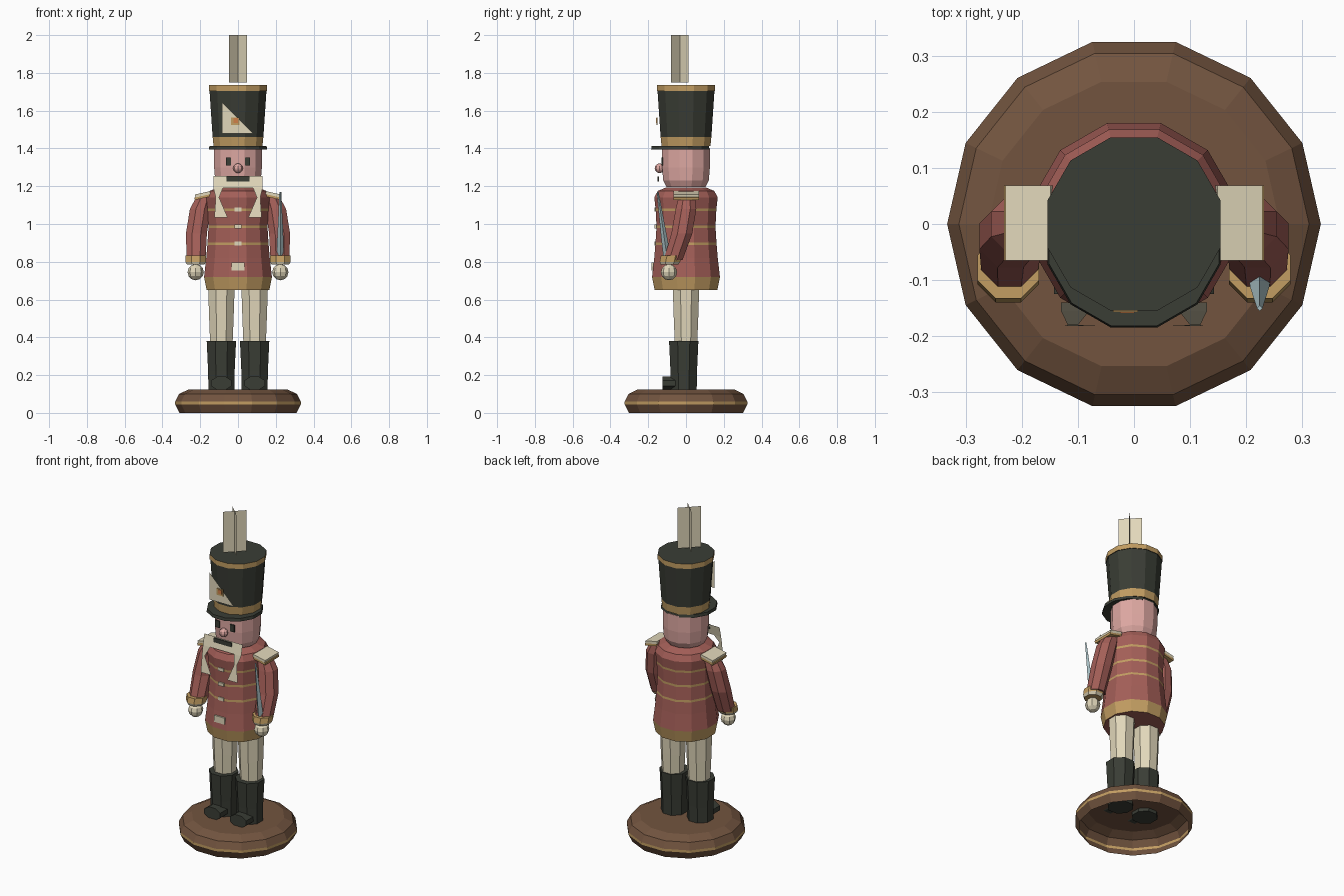
import bpy, bmesh
from math import pi, cos, sin
from mathutils import Matrix, Vector

cube = bpy.data.objects.get("Cube")
if cube:
    bpy.data.objects.remove(cube)


def material(name, rgb):
    lin = [((c / 255 + 0.055) / 1.055) ** 2.4 for c in rgb] + [1]
    m = bpy.data.materials.new(name)
    m.use_nodes = True
    m.diffuse_color = lin
    m.node_tree.nodes["Principled BSDF"].inputs["Base Color"].default_value = lin
    return m


cream = material("cream", (225, 215, 186))
skin = material("skin pink", (222, 168, 162))
red = material("coat red", (164, 95, 88))
gold = material("gold", (194, 157, 98))
black = material("charcoal", (58, 61, 53))
brown = material("wood brown", (114, 84, 63))
steel = material("steel", (165, 188, 192))
orange = material("badge orange", (208, 128, 72))


def finish(name, bm, mats):
    bmesh.ops.recalc_face_normals(bm, faces=bm.faces)
    mesh = bpy.data.meshes.new(name)
    bm.to_mesh(mesh)
    bm.free()
    for m in mats:
        mesh.materials.append(m)
    ob = bpy.data.objects.new(name, mesh)
    bpy.context.collection.objects.link(ob)
    return ob


def loft(name, rings, sides, mats, phase=0.5, stripes=(), bottom=True, top=True):
    """Rings are (x, y, z, radius); stripes are segments in the second material."""
    bm = bmesh.new()
    loops = []
    for x, y, z, r in rings:
        angles = [2 * pi * (i + phase) / sides for i in range(sides)]
        loops.append([bm.verts.new((x + r * cos(a), y + r * sin(a), z)) for a in angles])
    for k, (a, b) in enumerate(zip(loops, loops[1:])):
        for i in range(sides):
            j = (i + 1) % sides
            f = bm.faces.new((a[i], a[j], b[j], b[i]))
            f.material_index = 1 if k in stripes else 0
    if bottom:
        bm.faces.new(loops[0])
    if top:
        bm.faces.new(loops[-1])
    return finish(name, bm, mats)


def lathe(name, profile, sides, mats, y=0, **kw):
    return loft(name, [(0, y, z, r) for r, z in profile], sides, mats, **kw)


def box(name, centre, size, mat, tilt=0):
    bm = bmesh.new()
    bmesh.ops.create_cube(bm, size=1, matrix=Matrix.Translation(centre)
                          @ Matrix.Rotation(tilt, 4, "Y") @ Matrix.Diagonal((*size, 1)))
    return finish(name, bm, [mat])


def ball(name, centre, r, mat):
    bm = bmesh.new()
    bmesh.ops.create_uvsphere(bm, u_segments=8, v_segments=6, radius=r,
                              matrix=Matrix.Translation(centre))
    return finish(name, bm, [mat])


def sheet(name, polygons, mat):
    bm = bmesh.new()
    for poly in polygons:
        bm.faces.new([bm.verts.new(p) for p in poly])
    bmesh.ops.remove_doubles(bm, verts=bm.verts, dist=0.0005)
    return finish(name, bm, [mat])


# Turned wooden base, hollow underneath
lathe("base", [(0.31, 0), (0.333, 0.045), (0.333, 0.06), (0.312, 0.1), (0.26, 0.125)],
      14, [brown, gold], phase=0, stripes=(1,), bottom=False)

# Coat with hem and braid stripes
lathe("coat", [(0.172, 0.65), (0.186, 0.72), (0.174, 0.82), (0.168, 0.89), (0.167, 0.903),
               (0.162, 0.98), (0.162, 0.993), (0.166, 1.07), (0.167, 1.083), (0.174, 1.14),
               (0.155, 1.175), (0.11, 1.193)],
      12, [red, gold], stripes=(0, 3, 5, 7))
box("belt_buckle", (0, -0.177, 0.775), (0.07, 0.009, 0.04), cream)
for z in (0.897, 0.987, 1.077):
    box("coat_button", (0, -0.162, z), (0.035, 0.009, 0.02), cream)

# Head and face
lathe("head", [(0.108, 1.197), (0.125, 1.23), (0.131, 1.3), (0.131, 1.4)], 12, [skin])
ball("nose", (0, -0.14, 1.295), 0.026, skin)
for s in (-1, 1):
    box("eye", (s * 0.05, -0.125, 1.33), (0.028, 0.009, 0.042), black)

# Flat beard with two hanging points
TOP, FOLD, LOW = -0.14, -0.155, -0.182
beard = [[(-0.13, TOP, 1.255), (0.13, TOP, 1.255), (0.13, FOLD, 1.19), (-0.13, FOLD, 1.19)]]
for s in (-1, 1):
    beard.append([(s * 0.13, FOLD, 1.19), (s * 0.08, FOLD, 1.19), (s * 0.1, -0.18, 1.14),
                  (s * 0.055, LOW, 1.035), (s * 0.125, LOW, 1.035), (s * 0.118, -0.18, 1.14)])
sheet("beard", beard, cream)
box("mouth", (0, -0.147, 1.238), (0.12, 0.008, 0.026), black)

# Tall hat, visor, badge
lathe("hat", [(0.134, 1.412), (0.139, 1.46), (0.156, 1.705), (0.16, 1.705), (0.16, 1.735)],
      12, [black, gold], stripes=(0, 3))
lathe("hat_brim", [(0.16, 1.394), (0.157, 1.412)], 12, [black], y=-0.03)
sheet("hat_badge", [[(-0.085, -0.153, 1.645), (-0.085, -0.153, 1.48), (0.08, -0.153, 1.48)]], cream)
box("badge_emblem", (-0.015, -0.154, 1.545), (0.045, 0.006, 0.04), gold)
box("badge_centre", (-0.012, -0.156, 1.548), (0.026, 0.006, 0.024), orange)

# Plume of two crossed flat cards
P = 0.047
sheet("plume", [[(-P, -s * P - 0.033, 1.75), (P, s * P - 0.033, 1.75),
                 (P, s * P - 0.033, 2.0), (-P, -s * P - 0.033, 2.0)] for s in (-1, 1)], cream)

for s, side in ((1, "left"), (-1, "right")):
    # Trouser leg and boot
    x = s * 0.088
    loft(side + "_leg", [(x, 0, 0.36, 0.064), (x, 0, 0.5, 0.07), (x, 0, 0.67, 0.076)], 8, [cream])
    loft(side + "_boot", [(x, -0.012, 0.105, 0.074), (x, -0.012, 0.22, 0.076),
                          (x, -0.012, 0.38, 0.084)], 8, [black])
    toe = bmesh.new()
    bmesh.ops.create_cone(toe, cap_ends=True, segments=8, radius1=0.056, radius2=0.056, depth=0.08,
                          matrix=Matrix.Translation((x, -0.085, 0.157))
                          @ Matrix.Diagonal((1.05, 1, 0.68, 1))
                          @ Matrix.Rotation(pi / 2, 4, "X") @ Matrix.Rotation(pi / 8, 4, "Z"))
    finish(side + "_boot_toe", toe, [black])

    # Bent sleeve, cuff and gloved hand
    loft(side + "_sleeve", [(s * 0.172, 0.005, 1.155, 0.045), (s * 0.2, 0, 1.08, 0.059),
                            (s * 0.22, -0.022, 0.95, 0.06), (s * 0.222, -0.068, 0.81, 0.054)],
         8, [red])
    loft(side + "_cuff", [(s * 0.224, -0.088, 0.785, 0.05), (s * 0.224, -0.085, 0.8, 0.059),
                          (s * 0.224, -0.078, 0.832, 0.059)], 8, [gold, cream], stripes=(0,))
    ball(side + "_hand", (s * 0.224, -0.09, 0.745), 0.043, cream)

    # Sloping shoulder board with gold fringe
    box(side + "_epaulette", (s * 0.187, 0.002, 1.157), (0.082, 0.134, 0.016), cream, s * 0.22)
    box(side + "_epaulette_fringe", (s * 0.19, 0.002, 1.143), (0.082, 0.134, 0.014), gold, s * 0.22)

# Sword resting on the left arm
tip = Vector((0.224, -0.15, 1.17))
grip = Vector((0.224, -0.1, 0.82))
loft("sword_blade", [(*grip, 0.019), (*grip.lerp(tip, 0.25), 0.017), (*tip, 0.005)], 4, [steel], phase=0)
